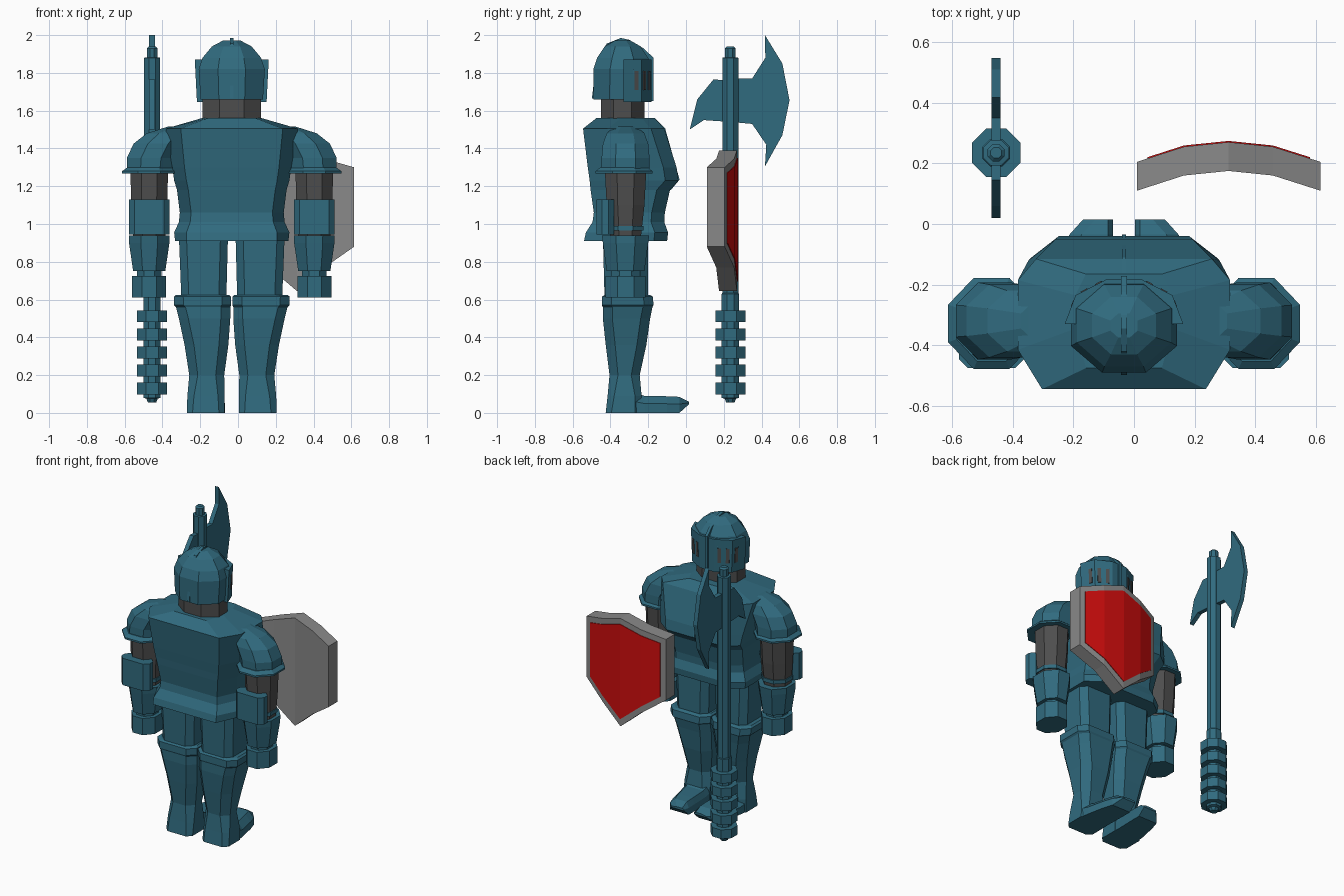
import bpy, bmesh, math

CX, CY = -0.033, -0.32   # body axis


def material(name, rgb):
    m = bpy.data.materials.new(name)
    m.diffuse_color = (*rgb, 1)
    return m


TEAL = material("teal_steel", (0.03, 0.145, 0.21))
DARK = material("dark_cloth", (0.075, 0.075, 0.075))
GRAY = material("shield_gray", (0.25, 0.25, 0.25))
RED = material("shield_red", (0.62, 0.004, 0.004))


def loft(name, rings, mat):
    """Skin a list of equal-length rings and cap both ends."""
    bm = bmesh.new()
    vs = [[bm.verts.new(p) for p in r] for r in rings]
    n = len(rings[0])
    for a, b in zip(vs, vs[1:]):
        for i in range(n):
            j = (i + 1) % n
            bm.faces.new((a[i], a[j], b[j], b[i]))
    bm.faces.new(vs[0])
    bm.faces.new(vs[-1])
    bmesh.ops.recalc_face_normals(bm, faces=bm.faces)
    me = bpy.data.meshes.new(name)
    bm.to_mesh(me)
    bm.free()
    ob = bpy.data.objects.new(name, me)
    ob.data.materials.append(mat)
    bpy.context.collection.objects.link(ob)
    return ob


def oval(cx, cy, z, rx, ry, n=8):
    """Polygon ring whose flat sides lie at rx, ry."""
    k = 1 / math.cos(math.pi / n)
    return [(cx + rx * k * math.cos((i + .5) * 2 * math.pi / n),
             cy + ry * k * math.sin((i + .5) * 2 * math.pi / n), z) for i in range(n)]


def chamfer(x0, x1, y0, y1, z, c):
    """Rectangle ring with cut corners."""
    return [(x, y, z) for x, y in (
        (x0 + c, y0), (x1 - c, y0), (x1, y0 + c), (x1, y1 - c),
        (x1 - c, y1), (x0 + c, y1), (x0, y1 - c), (x0, y0 + c))]


def box(name, x0, x1, y0, y1, z0, z1, mat, c=0.01):
    return loft(name, [chamfer(x0, x1, y0, y1, z, c) for z in (z0, z1)], mat)


def plate_yz(name, outline, x, t, mat):
    return loft(name, [[(x + d, y, z) for y, z in outline] for d in (-t / 2, t / 2)], mat)


# Breastplate: z, half width, front half width, back half width, front y, back y
torso = [
    (0.91, .30, .21, .24, -.10, -.54), (0.955, .305, .21, .24, -.095, -.53),
    (1.01, .28, .19, .22, -.115, -.495), (1.06, .275, .19, .215, -.112, -.488),
    (1.18, .29, .20, .23, -.085, -.505), (1.23, .305, .215, .24, -.04, -.51),
    (1.30, .315, .225, .25, -.05, -.52), (1.505, .35, .29, .27, -.115, -.545),
    (1.56, .16, .125, .125, -.165, -.475)]
loft("breastplate", [[(CX + x, y, z) for x, y in (
    (-wb, yb), (wb, yb), (w, yb + .13), (w, yf - .07),
    (wf, yf), (-wf, yf), (-w, yf - .07), (-w, yb + .13))]
    for z, w, wf, wb, yf, yb in torso], TEAL)
plate_yz("chest_ridge", [(-.16, 1.555), (-.11, 1.505), (-.034, 1.235), (-.08, 1.18),
                         (-.2, 1.2), (-.25, 1.5)], CX, .012, TEAL)

# Head and helmet
loft("neck", [oval(CX, -.335, z, .155, .115) for z in (1.54, 1.72)], DARK)
loft("helmet", [oval(CX, y, z, rx, ry) for z, rx, ry, y in (
    (1.66, .165, .145, -.345), (1.82, .175, .15, -.34), (1.88, .155, .135, -.335),
    (1.94, .105, .095, -.335), (1.972, .045, .04, -.335))], TEAL)
plate_yz("helmet_crest", [(-.172, 1.65), (-.172, 1.88), (-.225, 1.93), (-.3, 1.975),
                          (-.345, 1.985), (-.42, 1.955), (-.475, 1.86), (-.498, 1.665)],
         CX, .02, TEAL)
wrap = [(-.19, -.33), (-.155, -.235), (-.055, -.182), (.055, -.182), (.155, -.235), (.19, -.33)]
loft("visor", [[(CX + x * k, y, z) for x, y in wrap]
               for z, k in ((1.645, .97), (1.87, 1.03))], TEAL)

# Eye slits: thin plates lying on the angled visor facets
for s in (-1, 1):
    for (ax, ay), (bx, by), t in ((wrap[4], wrap[3], .25), (wrap[4], wrap[3], .72),
                                  (wrap[5], wrap[4], .7)):
        dx, dy = bx - ax, by - ay
        ln = math.hypot(dx, dy)
        ux, uy = dx / ln, dy / ln
        nx, ny = uy, -ux
        px, py = ax + dx * t, ay + dy * t
        rings = []
        for z, k in ((1.71, .99), (1.81, 1.013)):
            rings.append([(CX + s * (px * k + ux * u + nx * v), py + uy * u + ny * v, z)
                          for u, v in ((-.011, -.002), (.011, -.002), (.011, .004), (-.011, .004))])
        loft("visor_slit", rings, DARK)

for s, side in ((-1, "left"), (1, "right")):
    ax = CX + s * .437
    # Shoulder guard: z, outer x, inner x, half depth
    loft(side + "_shoulder_guard", [oval(CX + s * (o + i) / 2, CY, z, (o - i) / 2, r)
         for z, o, i, r in ((1.275, .555, .31, .127), (1.35, .555, .30, .127),
                            (1.425, .52, .26, .12), (1.48, .45, .23, .10),
                            (1.515, .34, .21, .06))], TEAL)
    loft(side + "_shoulder_rim", [oval(ax, -.328, z, rx, ry) for z, rx, ry in (
        (1.268, .143, .15), (1.28, .143, .15), (1.30, .115, .125))], TEAL)
    # Arm
    loft(side + "_upper_arm", [oval(ax, CY, z, rx, ry) for z, rx, ry in (
        (.92, .085, .08), (1.1, .095, .10), (1.29, .10, .11))], DARK)
    loft(side + "_elbow_strap", [oval(ax, CY, z, .095, .095) for z in (.965, .99)], TEAL)
    box(side + "_elbow_guard", ax - .108, ax + .108, -.475, -.38, .945, 1.13, TEAL, .03)
    loft(side + "_bracer", [oval(ax, CY, z, rx, ry) for z, rx, ry in (
        (.75, .085, .10), (.90, .107, .12), (.94, .108, .125))], TEAL)
    loft(side + "_wrist", [oval(ax, CY, z, .065, .075) for z in (.70, .77)], TEAL)
    loft(side + "_gauntlet", [oval(ax, CY, z, .09, .105) for z in (.61, .725)], TEAL)

    # Leg sections: z, inner x, outer x, back y, front y, corner cut
    def leg(name, rows):
        loft(side + name, [chamfer(*sorted((CX + s * i, CX + s * o)), b, f, z, c)
                           for z, i, o, b, f, c in rows], TEAL)

    leg("_thigh", [(.56, .03, .265, -.43, -.20, .04), (.94, .02, .28, -.44, -.20, .04)])
    leg("_greave", [
        (0, .038, .238, -.425, -.24, .03), (.09, .038, .235, -.415, -.235, .035),
        (.2, .04, .225, -.405, -.245, .045), (.36, .018, .25, -.425, -.21, .05),
        (.50, .008, .28, -.44, -.19, .05), (.56, .008, .295, -.44, -.178, .05),
        (.57, .003, .305, -.445, -.172, .05), (.615, .003, .307, -.445, -.175, .05),
        (.625, .015, .295, -.43, -.19, .05)])
    # Foot: y, inner x, outer x, bottom z, top z
    loft(side + "_foot", [[(CX + s * x, y, z) for x, z in (
        (i, b), (o, b), (o, b + (t - b) * .55), (o - .04, t), (i + .015, t), (i, b + (t - b) * .55))]
        for y, i, o, b, t in ((-.3, .04, .235, 0, .12), (-.22, .04, .225, 0, .09),
                              (-.10, .037, .20, 0, .088), (-.035, .037, .18, 0, .085),
                              (.015, .037, .135, .045, .06))], TEAL)

# Axe
AX, AY = -.455, .235
loft("axe_shaft", [oval(AX, AY, z, r, r) for z, r in (
    (.055, .022), (.075, .03), (.08, .046), (.63, .046), (.635, .042), (1.88, .042),
    (1.882, .028), (1.93, .028), (1.94, .018))], TEAL)
for i in range(5):
    z = .098 + i * .0955
    loft("axe_grip_ring", [oval(AX, AY, z + d, .08, .08) for d in (0, .062)], TEAL)
plate_yz("axe_main_blade", [(.24, 1.77), (.35, 1.77), (.42, 1.88), (.418, 2.0), (.51, 1.85),
                            (.548, 1.655), (.51, 1.47), (.418, 1.305), (.425, 1.42),
                            (.35, 1.53), (.24, 1.54)], AX, .03, TEAL)
plate_yz("axe_rear_blade", [(.24, 1.76), (.145, 1.765), (.06, 1.66), (.02, 1.5),
                            (.095, 1.55), (.24, 1.54)], AX, .03, TEAL)


# Curved shield made of vertical columns: x, top z, bottom z, front y
def slab(name, cols, back, out, mat):
    loft(name, [[(x, y + out, b), (x, y + out, t), (x, y - back, t), (x, y - back, b)]
                for x, t, b, y in cols], mat)


slab("shield_body", [(.01, 1.30, .88, .205), (.165, 1.345, .77, .255), (.312, 1.39, .645, .27),
                     (.458, 1.345, .77, .255), (.615, 1.30, .88, .205)], .095, 0, GRAY)
slab("shield_face", [(.045, 1.27, .90, .2165), (.165, 1.305, .815, .255), (.312, 1.35, .695, .27),
                     (.458, 1.305, .815, .255), (.58, 1.27, .90, .2165)], .002, .004, RED)
